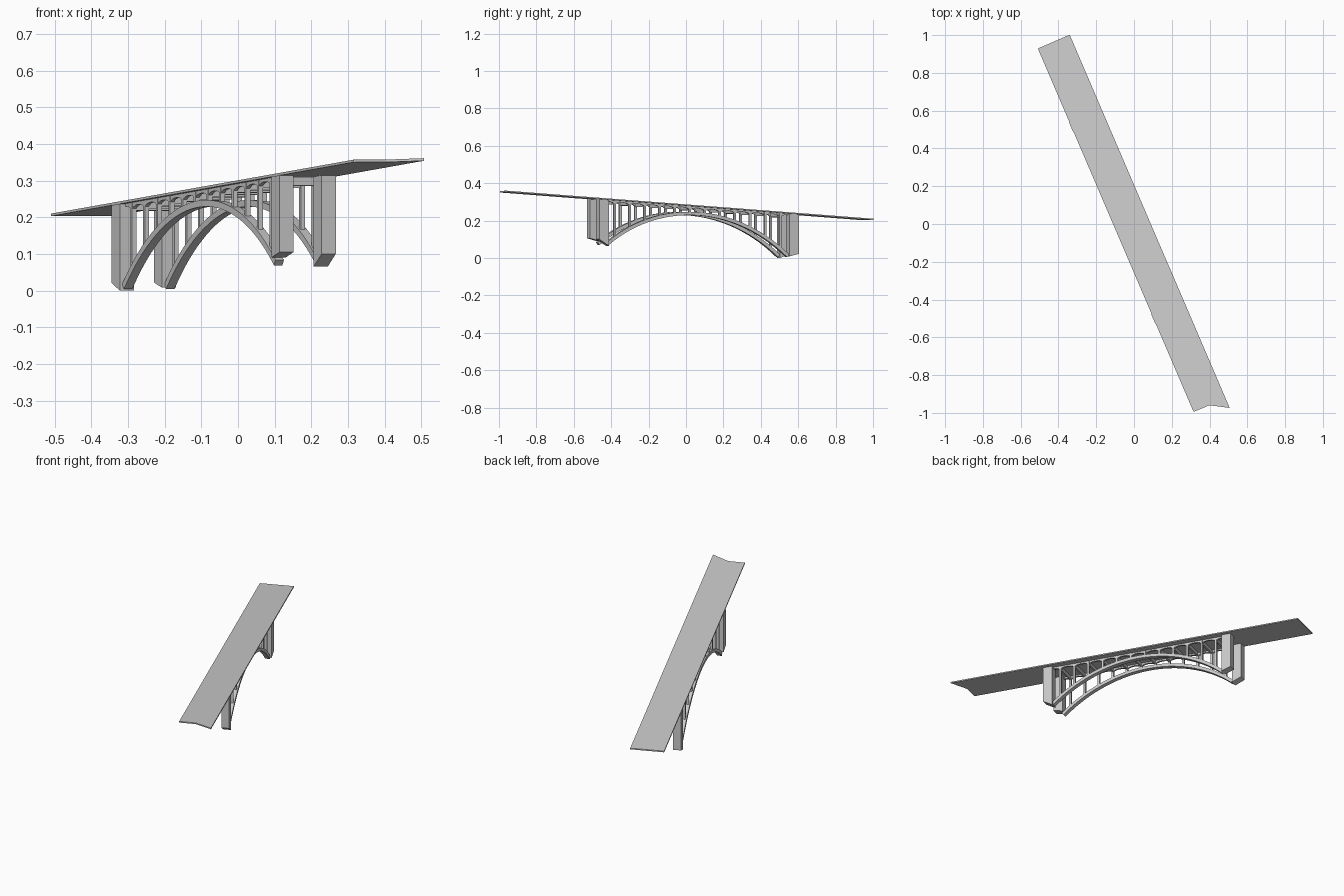
import bpy, bmesh, math
from mathutils import Vector

if "Cube" in bpy.data.objects:
    bpy.data.objects.remove(bpy.data.objects["Cube"])

# Bridge frame: s runs along the deck, t across it, z is up
U = Vector((0.394, -0.919, 0))
V = Vector((0.919, 0.394, 0))
UP = Vector((0, 0, 1))
SIDES = (-0.0835, 0.0415)          # t of the two rib lines
A0, A1 = -0.572, 0.478             # arch feet along s
MID, HALF = (A0 + A1) / 2, (A1 - A0) / 2
RISE = 0.193
RAD = (HALF ** 2 + RISE ** 2) / (2 * RISE)
THICK = 0.007


def deck_top(s):
    return 0.284 + 0.0702 * s


def deck_under(s):
    return deck_top(s) - THICK


def arch_z(s):
    d = s - MID
    return 0.0435 + 0.062 * d + math.sqrt(RAD ** 2 - d * d) - (RAD - RISE)


def make(name, bm):
    bmesh.ops.recalc_face_normals(bm, faces=bm.faces)
    me = bpy.data.meshes.new(name)
    bm.to_mesh(me)
    bm.free()
    ob = bpy.data.objects.new(name, me)
    bpy.context.collection.objects.link(ob)
    return ob


def strip(bm, upper, lower, tc, width):
    """Solid band between two (s, z) lines, with a width across t."""
    rings = []
    for (sa, za), (sb, zb) in zip(upper, lower):
        ring = []
        for s, z, t in ((sa, za, -1), (sa, za, 1), (sb, zb, 1), (sb, zb, -1)):
            ring.append(bm.verts.new(U * s + V * (tc + t * width / 2) + UP * z))
        rings.append(ring)
    for r, q in zip(rings, rings[1:]):
        for i in range(4):
            j = (i + 1) % 4
            bm.faces.new((r[i], r[j], q[j], q[i]))
    bm.faces.new(rings[0])
    bm.faces.new(rings[-1])


# Deck slab with its uneven near end
bm = bmesh.new()
outline = [(-1.055, -0.102), (1.038, -0.102), (1.040, -0.01), (1.095, 0.082), (-1.055, 0.082)]
top = [bm.verts.new(U * s + V * t + UP * deck_top(s)) for s, t in outline]
low = [bm.verts.new(U * s + V * t + UP * deck_under(s)) for s, t in outline]
bm.faces.new(top)
bm.faces.new(low)
for i in range(5):
    j = (i + 1) % 5
    bm.faces.new((top[i], top[j], low[j], low[i]))
make("deck", bm)

# Four piers with slanted feet: s range, bottom heights at each end
for label, tc, far_z, near_z in (("left", SIDES[0], (0.02, 0.0), (0.09, 0.105)),
                                 ("right", SIDES[1], (0.022, 0.008), (0.065, 0.10))):
    for end, s0, s1, zs in (("far", -0.63, -0.574, far_z), ("near", 0.475, 0.531, near_z)):
        bm = bmesh.new()
        strip(bm, [(s, deck_under(s)) for s in (s0, s1)], list(zip((s0, s1), zs)), tc, 0.042)
        make(f"pier_{end}_{label}", bm)

STEP = (A1 - A0) / 12
COLS = [A0 + STEP * (i + 0.5) for i in range(12)]

for label, tc in zip(("left", "right"), SIDES):
    # Arch rib
    bm = bmesh.new()
    upper, lower = [], []
    for i in range(33):
        s = A0 + (A1 - A0) * i / 32
        slope = (arch_z(s + 1e-4) - arch_z(s - 1e-4)) / 2e-4
        n = Vector((-slope, 1)).normalized() * 0.009
        upper.append((s + n.x, arch_z(s) + n.y))
        lower.append((s - n.x, max(0.0, arch_z(s) - n.y)))
    strip(bm, upper, lower, tc, 0.025)
    make(f"arch_rib_{label}", bm)

    # Columns standing on the rib
    bm = bmesh.new()
    for c in COLS:
        ends = (c - 0.006, c + 0.006)
        strip(bm, [(s, deck_under(s)) for s in ends], [(s, arch_z(s)) for s in ends], tc, 0.013)
    make(f"columns_{label}", bm)

    # Edge beam with a small arch between each pair of columns
    bm = bmesh.new()
    line = []
    for i in range(12 * 8 + 1):
        s = A0 + STEP * i / 8
        k = (i / 8) % 1 - 0.5
        line.append((s, 0.008 + 0.016 * (1 - math.sqrt(1 - min(1, abs(1 - 2 * abs(k))) ** 2 * 0.98))))
    strip(bm, [(s, deck_under(s)) for s, d in line],
          [(s, deck_under(s) - d) for s, d in line], tc, 0.011)
    make(f"edge_beam_{label}", bm)

# Cross beams joining the column heads under the deck
bm = bmesh.new()
for c in COLS:
    ends = (c - 0.005, c + 0.005)
    strip(bm, [(s, deck_under(s)) for s in ends], [(s, deck_under(s) - 0.022) for s in ends],
          sum(SIDES) / 2, SIDES[1] - SIDES[0])
make("cross_beams", bm)
